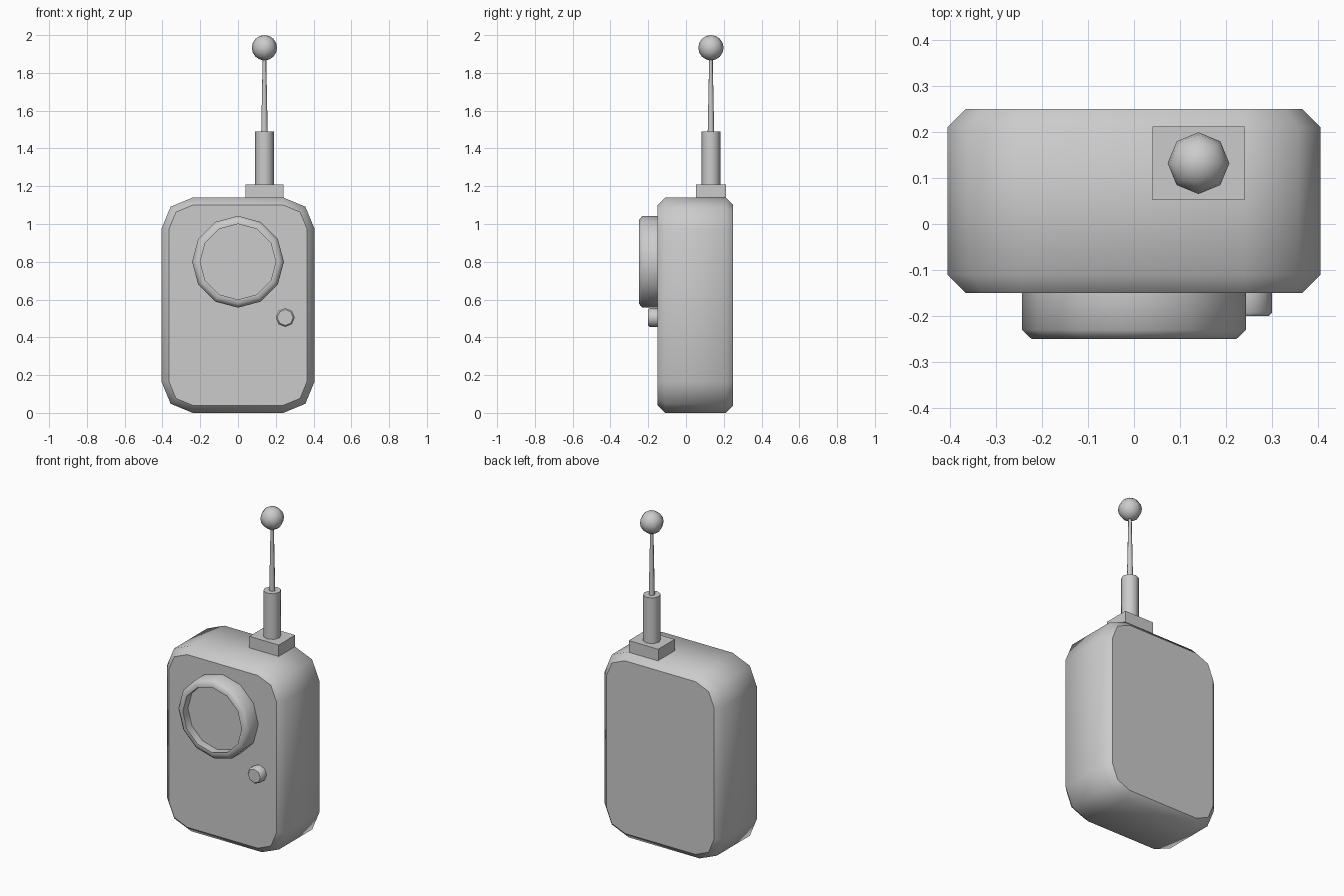
import bpy, bmesh
from math import sin, cos, pi

if "Cube" in bpy.data.objects:
    bpy.data.objects.remove(bpy.data.objects["Cube"])


def loft(name, rings, sharp=()):
    """Skin closed rings in order, cap both ends; rings listed in sharp get hard edges."""
    bm = bmesh.new()
    loops = [[bm.verts.new(p) for p in ring] for ring in rings]
    n = len(loops[0])
    for a, b in zip(loops, loops[1:]):
        for i in range(n):
            j = (i + 1) % n
            bm.faces.new((a[i], a[j], b[j], b[i])).smooth = True
    bm.faces.new(loops[0])
    bm.faces.new(loops[-1])
    for k in set(sharp) | {0, len(loops) - 1}:
        for i in range(n):
            bm.edges.get((loops[k][i], loops[k][(i + 1) % n])).smooth = False
    bmesh.ops.recalc_face_normals(bm, faces=bm.faces)
    mesh = bpy.data.meshes.new(name)
    bm.to_mesh(mesh)
    bm.free()
    obj = bpy.data.objects.new(name, mesh)
    bpy.context.collection.objects.link(obj)
    return obj


def circle_y(cx, cz, r, y, n):
    return [(cx + r * sin(2 * pi * i / n), y, cz + r * cos(2 * pi * i / n)) for i in range(n)]


def circle_z(cx, cy, r, z, n):
    return [(cx + r * cos(2 * pi * i / n), cy + r * sin(2 * pi * i / n), z) for i in range(n)]


def rounded_outline(y, inset):
    """Body outline: two-segment rounded corners sharing fixed centres."""
    r = 0.165 - inset
    corners = [(0.24, 0.975), (-0.24, 0.975), (-0.24, 0.165), (0.24, 0.165)]
    return [(cx + r * cos((2 * q + s) * pi / 4), y, cz + r * sin((2 * q + s) * pi / 4))
            for q, (cx, cz) in enumerate(corners) for s in range(3)]


# Body with chamfered front and back rims
loft("body", [rounded_outline(y, d) for y, d in
              [(-0.15, 0.04), (-0.11, 0), (0.21, 0), (0.25, 0.04)]])

# Round dial housing with recessed face
loft("dial", [circle_y(0, 0.8, r, y, 12) for r, y in
              [(0.243, -0.15), (0.243, -0.23), (0.222, -0.25), (0.2, -0.25), (0.2, -0.2)]],
     sharp=(3,))

# Small push button
loft("button", [circle_y(0.25, 0.505, r, y, 8) for r, y in
                [(0.05, -0.15), (0.05, -0.192), (0.042, -0.2)]])

# Antenna: block, sleeve, tapered rod, ball tip
ax, ay = 0.14, 0.132
loft("antenna_base", [[(ax + sx * 0.1, ay + sy * 0.08, z) for sx, sy in
                       [(-1, -1), (1, -1), (1, 1), (-1, 1)]] for z in (1.13, 1.21)])
for p in bpy.data.objects["antenna_base"].data.polygons:
    p.use_smooth = False
loft("antenna_sleeve", [circle_z(ax, ay, 0.05, z, 8) for z in (1.21, 1.49)])
loft("antenna_rod", [circle_z(ax, ay, r, z, 8) for r, z in [(0.017, 1.49), (0.009, 1.9)]])
bpy.ops.mesh.primitive_uv_sphere_add(segments=8, ring_count=8, radius=0.067,
                                     location=(ax, ay, 1.933))
bpy.context.object.name = "antenna_tip"
bpy.ops.object.shade_smooth()
